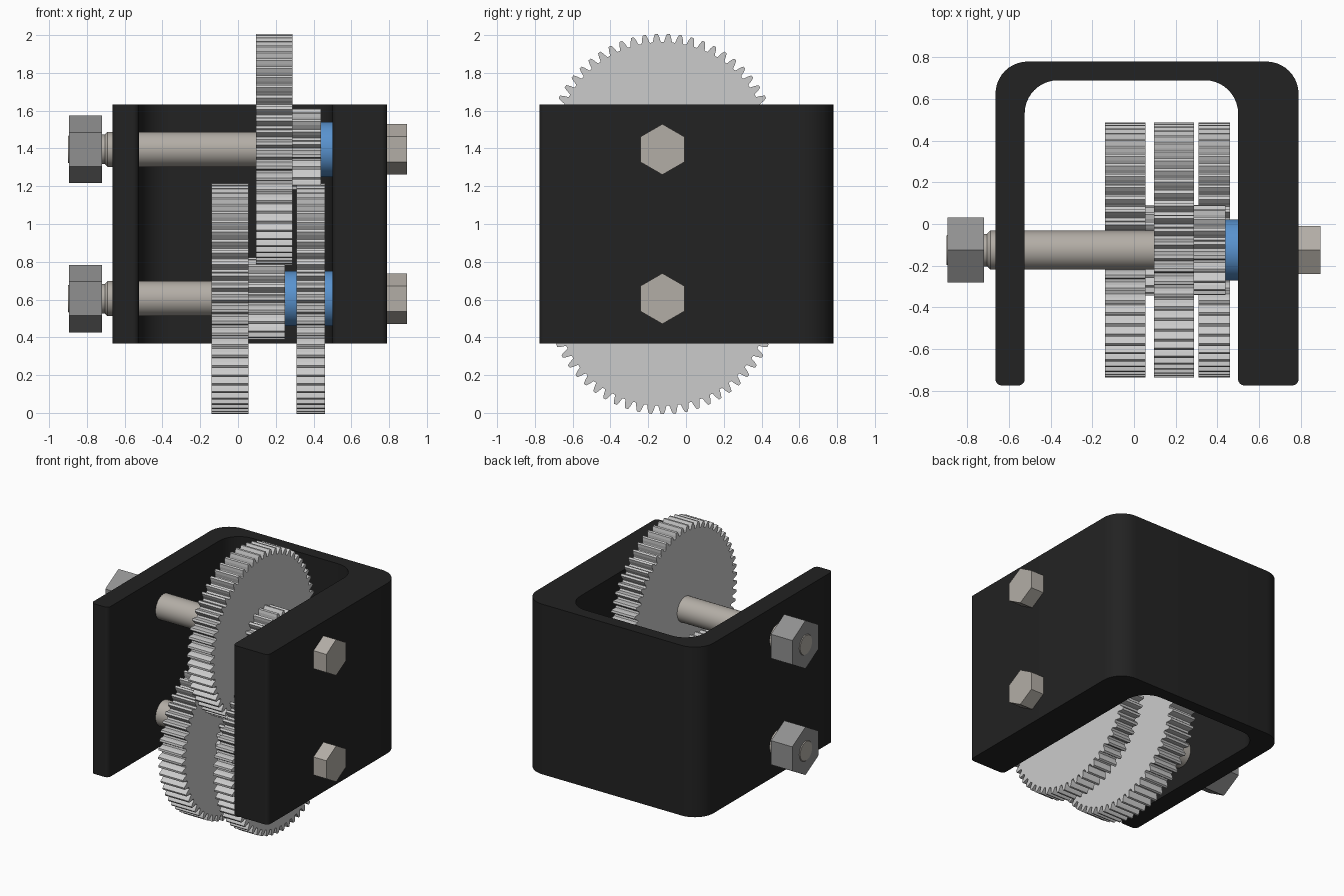
import bpy, bmesh
from math import pi, sin, cos, radians
from mathutils import Vector

if "Cube" in bpy.data.objects:
    bpy.data.objects.remove(bpy.data.objects["Cube"])

CY = -0.125                 # both shafts sit on this y
LOW, HIGH = 0.605, 1.395    # shaft heights
MOD = (HIGH - LOW) / 40     # gear module: a 60 tooth wheel meets a 20 tooth pinion


def material(name, r, g, b):
    m = bpy.data.materials.new(name)
    m.diffuse_color = (r, g, b, 1)
    m.use_nodes = True
    m.node_tree.nodes["Principled BSDF"].inputs["Base Color"].default_value = m.diffuse_color
    return m


BLACK = material("black_frame", 0.016, 0.016, 0.016)
BLUE = material("blue_spacer", 0.10, 0.29, 0.62)
STEEL = material("warm_steel", 0.45, 0.42, 0.38)
NUT = material("nut_grey", 0.28, 0.28, 0.28)


def finish(name, bm, mat=None, smooth=False):
    bmesh.ops.recalc_face_normals(bm, faces=bm.faces)
    me = bpy.data.meshes.new(name)
    bm.to_mesh(me)
    bm.free()
    ob = bpy.data.objects.new(name, me)
    bpy.context.collection.objects.link(ob)
    if mat:
        me.materials.append(mat)
    if smooth:
        bpy.ops.object.select_all(action='DESELECT')
        ob.select_set(True)
        bpy.context.view_layer.objects.active = ob
        bpy.ops.object.shade_smooth_by_angle(angle=radians(30))
    return ob


def loft(name, rings, mat=None, smooth=False):
    """Join equal-length rings of points and cap both ends."""
    bm = bmesh.new()
    loops = [[bm.verts.new(p) for p in ring] for ring in rings]
    n = len(loops[0])
    for a, b in zip(loops, loops[1:]):
        for i in range(n):
            j = (i + 1) % n
            bm.faces.new((a[i], a[j], b[j], b[i]))
    bm.faces.new(loops[0])
    bm.faces.new(loops[-1])
    return finish(name, bm, mat, smooth)


def turned(name, z, profile, sides=48, mat=None):
    """Solid around the x axis from (x, radius) pairs; a corner points up."""
    rings = [[(x, CY + r * sin(2 * pi * i / sides), z + r * cos(2 * pi * i / sides))
              for i in range(sides)] for x, r in profile]
    return loft(name, rings, mat, sides > 6)


def gear(name, z, x0, x1, teeth, phase=0.0):
    pitch, step = MOD * teeth / 2, 2 * pi / teeth
    root, tip = pitch - 1.25 * MOD, pitch + MOD
    tooth = [(-0.38, root), (-0.33, root + 0.3 * MOD), (-0.25, pitch), (-0.12, tip),
             (0.12, tip), (0.25, pitch), (0.33, root + 0.3 * MOD), (0.38, root)]
    pts = []
    for t in range(teeth):
        for f, r in tooth:
            a = (t + phase + f) * step
            pts.append((r * sin(a), r * cos(a)))
    return loft(name, [[(x, CY + u, z + v) for u, v in pts] for x in (x0, x1)])


# U-shaped frame: plan outline with a radius at each corner
outline = [(-0.665, -0.775, 0.03), (-0.525, -0.775, 0.03), (-0.525, 0.69, 0.16),
           (0.50, 0.69, 0.16), (0.50, -0.775, 0.03), (0.79, -0.775, 0.03),
           (0.79, 0.78, 0.155), (-0.665, 0.78, 0.155)]
plan = []
for i, (x, y, r) in enumerate(outline):
    p = Vector((x, y))
    d1 = (Vector(outline[i - 1][:2]) - p).normalized()
    d2 = (Vector(outline[(i + 1) % 8][:2]) - p).normalized()
    c = p + r * (d1 + d2)
    plan += [c - r * (d2 * cos(k * pi / 20) + d1 * sin(k * pi / 20)) for k in range(11)]
loft("frame", [[(p.x, p.y, z) for p in plan] for z in (0.368, 1.632)], BLACK, True)

# Two bolts with hex heads and nuts
for side, z in (("lower", LOW), ("upper", HIGH)):
    turned(side + "_bolt_shaft", z, [(0.80, 0.093), (-0.69, 0.093), (-0.705, 0.078),
                                     (-0.89, 0.078), (-0.90, 0.07)], mat=STEEL)
    turned(side + "_bolt_head", z, [(0.79, 0.134), (0.895, 0.134)], 6, STEEL)
    turned(side + "_nut", z, [(-0.895, 0.179), (-0.72, 0.179)], 6, NUT)

# Gear train: wheels with a tooth on the centre line, pinions with a gap there
gear("lower_wide_gear", LOW, -0.14, 0.055, 60)
gear("lower_pinion", LOW, 0.055, 0.25, 20)
gear("lower_output_gear", LOW, 0.31, 0.46, 60)
gear("upper_wide_gear", HIGH, 0.095, 0.288, 60, 0.5)
gear("upper_pinion", HIGH, 0.288, 0.44, 20, 0.5)

# Blue spacers
for name, z, x0, x1 in (("lower_inner_spacer", LOW, 0.25, 0.31),
                        ("lower_outer_spacer", LOW, 0.46, 0.50),
                        ("upper_spacer", HIGH, 0.44, 0.50)):
    turned(name, z, [(x0, 0.146), (x1, 0.146)], mat=BLUE)
